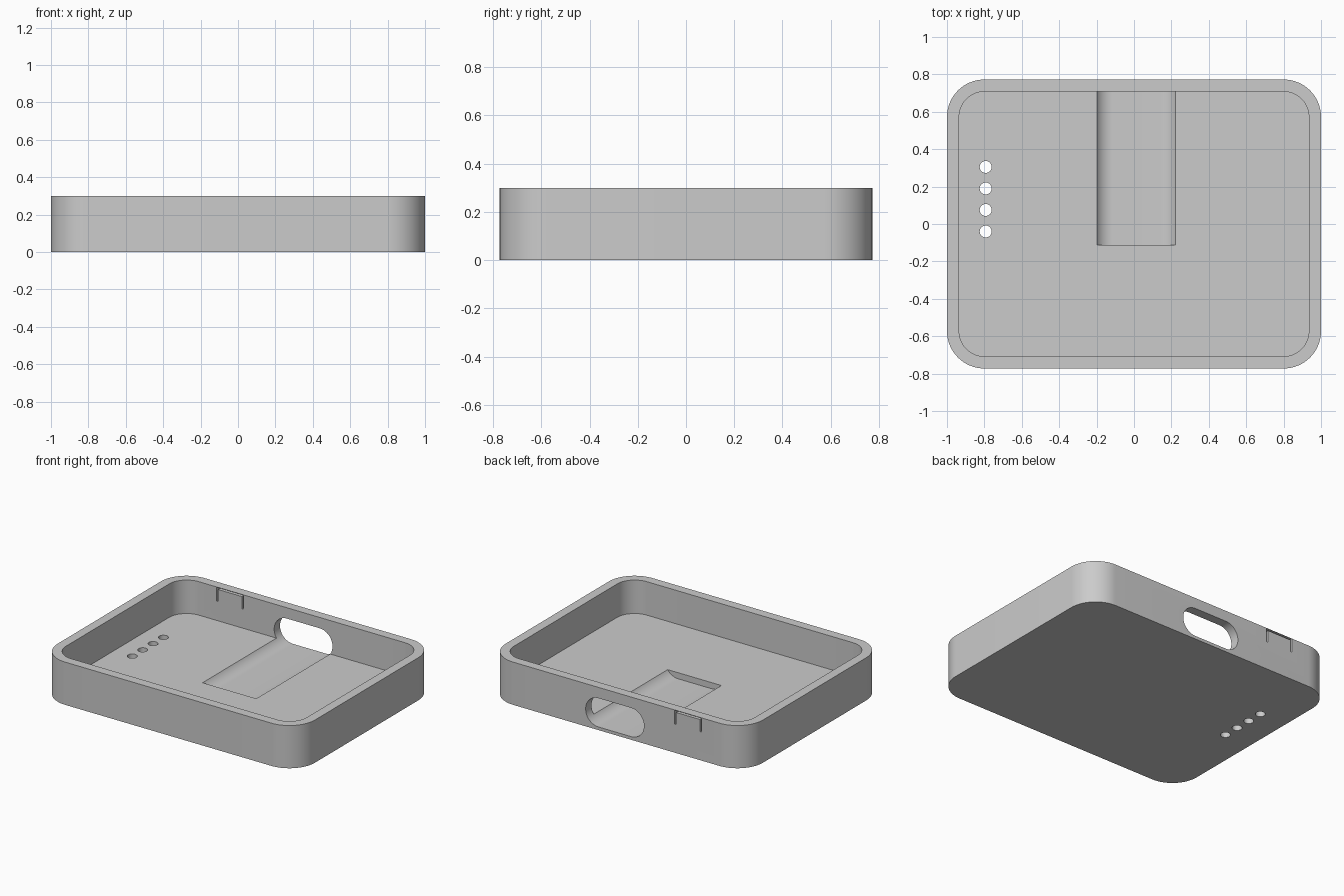
import bpy, bmesh
from math import sin, cos, pi
from mathutils import Vector

default = bpy.data.objects.get("Cube")
if default:
    bpy.data.objects.remove(default, do_unlink=True)

LENGTH, DEPTH, HEIGHT = 2.0, 1.545, 0.30
WALL, RADIUS = 0.065, 0.20

grey = bpy.data.materials.new("plain grey")
grey.use_nodes = True
grey.diffuse_color = (0.6, 0.6, 0.6, 1)
grey.node_tree.nodes["Principled BSDF"].inputs["Base Color"].default_value = grey.diffuse_color


def rounded_rect(w, d, r, steps=16, cx=0, cy=0):
    """Outline of a rectangle with rounded corners, anticlockwise."""
    points = []
    for k, (sx, sy) in enumerate([(1, 1), (-1, 1), (-1, -1), (1, -1)]):
        for i in range(steps + 1):
            a = (k + i / steps) * pi / 2
            points.append((cx + sx * (w / 2 - r) + r * cos(a),
                           cy + sy * (d / 2 - r) + r * sin(a)))
    return points


def prism(name, outline, start, end, along_y=False):
    """Extrude an outline along z, or an xz outline along y."""
    bm = bmesh.new()
    place = (lambda p: (p[0], start, p[1])) if along_y else (lambda p: (p[0], p[1], start))
    face = bm.faces.new([bm.verts.new(place(p)) for p in outline])
    new = bmesh.ops.extrude_face_region(bm, geom=[face])["geom"]
    shift = Vector((0, end - start, 0)) if along_y else Vector((0, 0, end - start))
    bmesh.ops.translate(bm, vec=shift, verts=[v for v in new if isinstance(v, bmesh.types.BMVert)])
    bmesh.ops.remove_doubles(bm, verts=bm.verts, dist=1e-5)
    bmesh.ops.recalc_face_normals(bm, faces=bm.faces)
    mesh = bpy.data.meshes.new(name)
    bm.to_mesh(mesh)
    bm.free()
    mesh.materials.append(grey)
    obj = bpy.data.objects.new(name, mesh)
    bpy.context.collection.objects.link(obj)
    return obj


# Solid tray block with rounded corners
tray = prism("tray", rounded_rect(LENGTH, DEPTH, RADIUS), 0, HEIGHT)

# Main cavity, leaving floor and walls
cutters = [prism("cavity_cutter",
                 rounded_rect(LENGTH - 2 * WALL, DEPTH - 2 * WALL, RADIUS - WALL), WALL, 0.5)]

# Pill-shaped port through the back wall that also scoops a channel in the floor
cutters.append(prism("port_cutter", rounded_rect(0.453, 0.202, 0.1, cx=0.012, cy=0.123),
                     -0.112, 0.9, along_y=True))

# Row of round holes through the floor
for i in range(4):
    cutters.append(prism("hole_cutter", rounded_rect(0.064, 0.064, 0.032, 8, -0.793, -0.04 + 0.115 * i),
                         -0.1, 0.2))

# Narrow slits around the flexible button tab in the back wall
left, right, low, high, gap = -0.663, -0.451, 0.20, 0.298, 0.013
tab_slit = [(left, low), (left + gap, low), (left + gap, high - gap), (right - gap, high - gap),
            (right - gap, low), (right, low), (right, high), (left, high)]
cutters.append(prism("tab_slit_cutter", tab_slit, 0.6, 0.9, along_y=True))

# Carve everything and keep only the finished tray
for cutter in cutters:
    cutter.hide_render = True
    mod = tray.modifiers.new(cutter.name, "BOOLEAN")
    mod.operation, mod.solver, mod.object = "DIFFERENCE", "EXACT", cutter
carved = bpy.data.meshes.new_from_object(tray.evaluated_get(bpy.context.evaluated_depsgraph_get()))
tray.modifiers.clear()
tray.data = carved
for cutter in cutters:
    bpy.data.objects.remove(cutter, do_unlink=True)

# Smooth the curved walls, keep the edges sharp
bpy.ops.object.select_all(action="DESELECT")
tray.select_set(True)
bpy.context.view_layer.objects.active = tray
bpy.ops.object.shade_smooth_by_angle(angle=pi / 6)
